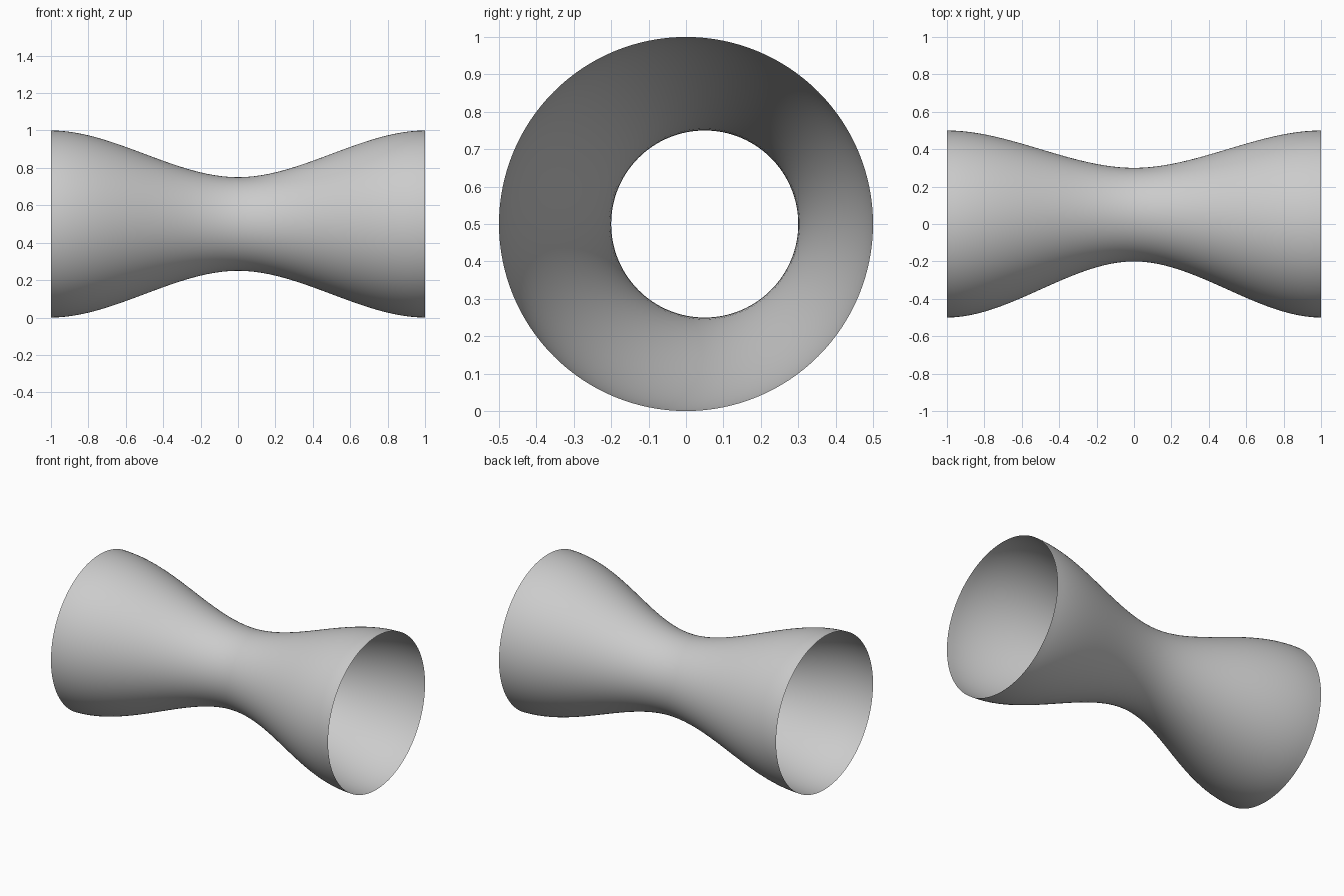
import bpy
import bmesh
from math import cos, sin, tau

RINGS = 48      # steps along the length
SIDES = 128     # steps around each ring

cube = bpy.data.objects.get("Cube")
if cube:
    bpy.data.objects.remove(cube, do_unlink=True)

# Plain light grey
grey = bpy.data.materials.new("light grey")
grey.use_nodes = True
colour = (0.6, 0.6, 0.6, 1)
grey.diffuse_color = colour
grey.node_tree.nodes["Principled BSDF"].inputs["Base Color"].default_value = colour


def ring(bm, x):
    """Circle across the tube, narrower and shifted back near the waist."""
    t = abs(x)
    ease = t * t * (3 - 2 * t)
    radius = 0.25 + 0.25 * ease
    shift = 0.05 * (1 - ease)
    return [bm.verts.new((x, shift + radius * cos(tau * i / SIDES),
                          0.5 + radius * sin(tau * i / SIDES)))
            for i in range(SIDES)]


# Open waisted tube, lofted through the rings
bm = bmesh.new()
rings = [ring(bm, -1 + 2 * k / RINGS) for k in range(RINGS + 1)]
for a, b in zip(rings, rings[1:]):
    for i in range(SIDES):
        j = (i + 1) % SIDES
        bm.faces.new((a[i], a[j], b[j], b[i])).smooth = True
bm.normal_update()
# Make the normals point out of the tube
if bm.faces[:][0].normal.dot(bm.faces[:][0].calc_center_median().yz.to_3d().zxy) < 0:
    bmesh.ops.reverse_faces(bm, faces=bm.faces[:])

mesh = bpy.data.meshes.new("waisted_tube")
bm.to_mesh(mesh)
bm.free()
mesh.materials.append(grey)
tube = bpy.data.objects.new("waisted_tube", mesh)
bpy.context.collection.objects.link(tube)
